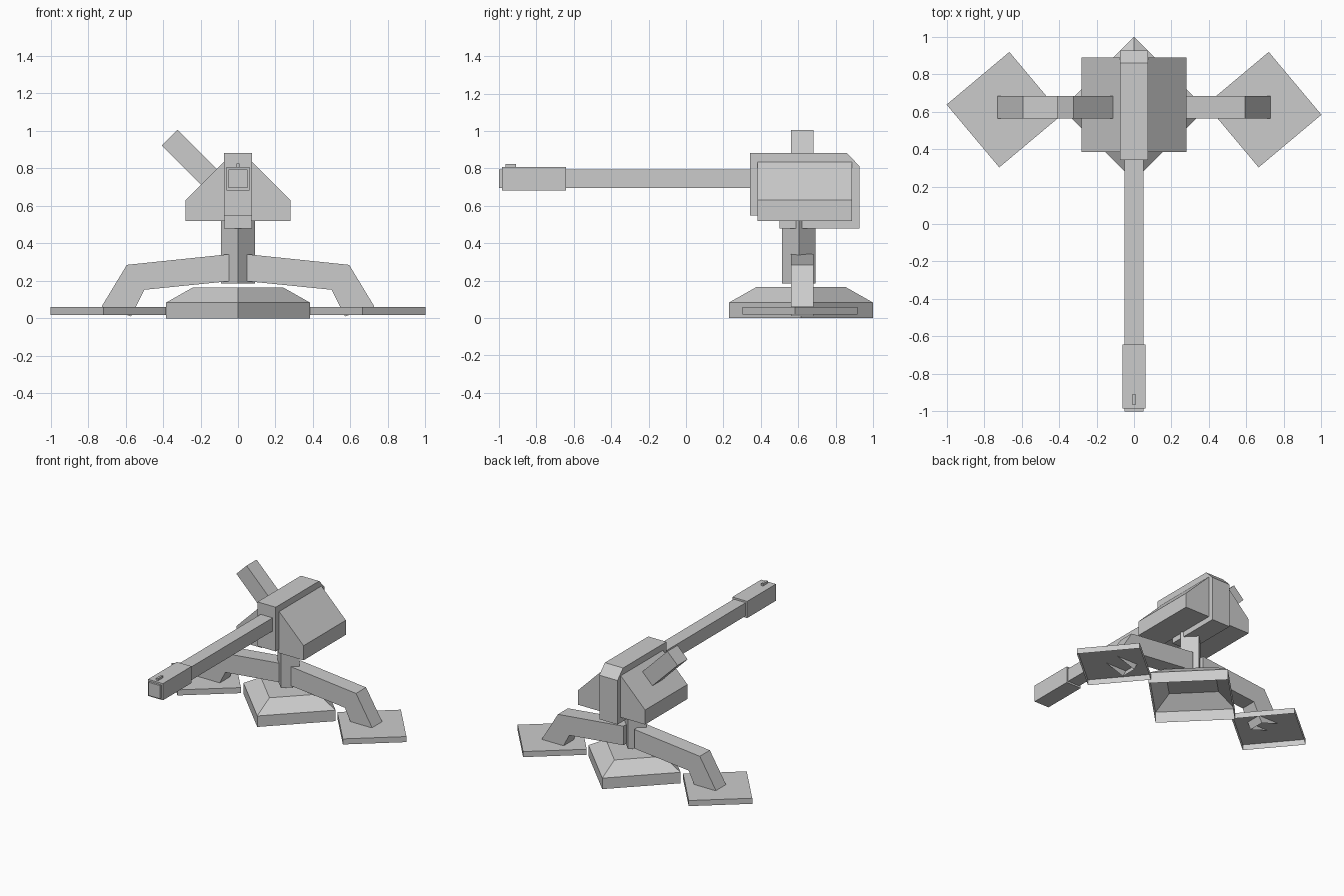
import bpy, bmesh
from mathutils import Vector

if "Cube" in bpy.data.objects:
    bpy.data.objects.remove(bpy.data.objects["Cube"])


def loft(name, rings, cap_start=True, cap_end=True, open_sides=()):
    """Skin matching rings of points; caps and chosen sides may be left open."""
    bm = bmesh.new()
    loops = [[bm.verts.new(p) for p in ring] for ring in rings]
    n = len(loops[0])
    for a, b in zip(loops, loops[1:]):
        for i in range(n):
            if i not in open_sides:
                j = (i + 1) % n
                bm.faces.new((a[i], a[j], b[j], b[i]))
    if cap_start:
        bm.faces.new(loops[0][::-1])
    if cap_end:
        bm.faces.new(loops[-1])
    bmesh.ops.recalc_face_normals(bm, faces=bm.faces)
    mesh = bpy.data.meshes.new(name)
    bm.to_mesh(mesh)
    bm.free()
    ob = bpy.data.objects.new(name, mesh)
    bpy.context.collection.objects.link(ob)
    return ob


def prism_y(name, profile, y0, y1, **kw):
    return loft(name, [[(x, y, z) for x, z in profile] for y in (y0, y1)], **kw)


def prism_x(name, profile, x0, x1):
    return loft(name, [[(x, y, z) for y, z in profile] for x in (x0, x1)])


def box(name, x, y, z):
    return prism_y(name, [(x[0], z[0]), (x[1], z[0]), (x[1], z[1]), (x[0], z[1])], *y)


def diamond(cy, r, z):
    return [(r, cy, z), (0, cy + r, z), (-r, cy, z), (0, cy - r, z)]


# Pedestal: hollow stepped diamond
loft("pedestal_base", [diamond(0.615, 0.385, 0), diamond(0.615, 0.385, 0.083),
                       diamond(0.615, 0.24, 0.165)], cap_start=False)

# Central post
loft("centre_post", [diamond(0.603, 0.09, z) for z in (0.185, 0.52)])

# Legs and hollow foot plates
leg = [(0.045, 0.198), (0.045, 0.342), (0.593, 0.285), (0.728, 0.062),
       (0.58, 0.01), (0.545, 0.055), (0.50, 0.152)]
leg[4:6] = [(0.57, 0.01)]
for side, s in (("left", -1), ("right", 1)):
    prism_y(side + "_leg", [(s * x, z) for x, z in leg], 0.562, 0.682, open_sides=(3,))
    c, u, v = Vector((s * 0.692, 0.61, 0)), Vector((0.308, -0.027, 0)), Vector((0.027, 0.308, 0))
    loft(side + "_foot_plate",
         [[c + d + Vector((0, 0, z)) for d in (u, v, -u, -v)] for z in (0.018, 0.06)],
         cap_start=False)

# Central housing with chamfered rear and notched underside
prism_x("central_housing",
        [(0.342, 0.548), (0.342, 0.882), (0.86, 0.882), (0.927, 0.813), (0.927, 0.48),
         (0.62, 0.48), (0.62, 0.52), (0.592, 0.52), (0.592, 0.48), (0.50, 0.48), (0.50, 0.548)],
        -0.076, 0.076)

# Sloped side housings
for side, s in (("left", -1), ("right", 1)):
    prism_y(side + "_side_housing",
            [(s * x, z) for x, z in
             ((0.07, 0.52), (0.28, 0.52), (0.28, 0.63), (0.076, 0.834), (0.07, 0.834))],
            0.383, 0.888)

# Tilted magazine
prism_y("magazine", [(-0.407, 0.922), (-0.322, 1.006), (-0.11, 0.794), (-0.195, 0.71)],
        0.562, 0.682)

# Barrel, muzzle block and front sight
box("barrel", (-0.05, 0.05), (-1.0, 0.36), (0.695, 0.795))
box("muzzle_block", (-0.062, 0.062), (-0.985, -0.642), (0.682, 0.808))
box("front_sight", (-0.008, 0.008), (-0.965, -0.908), (0.80, 0.825))
